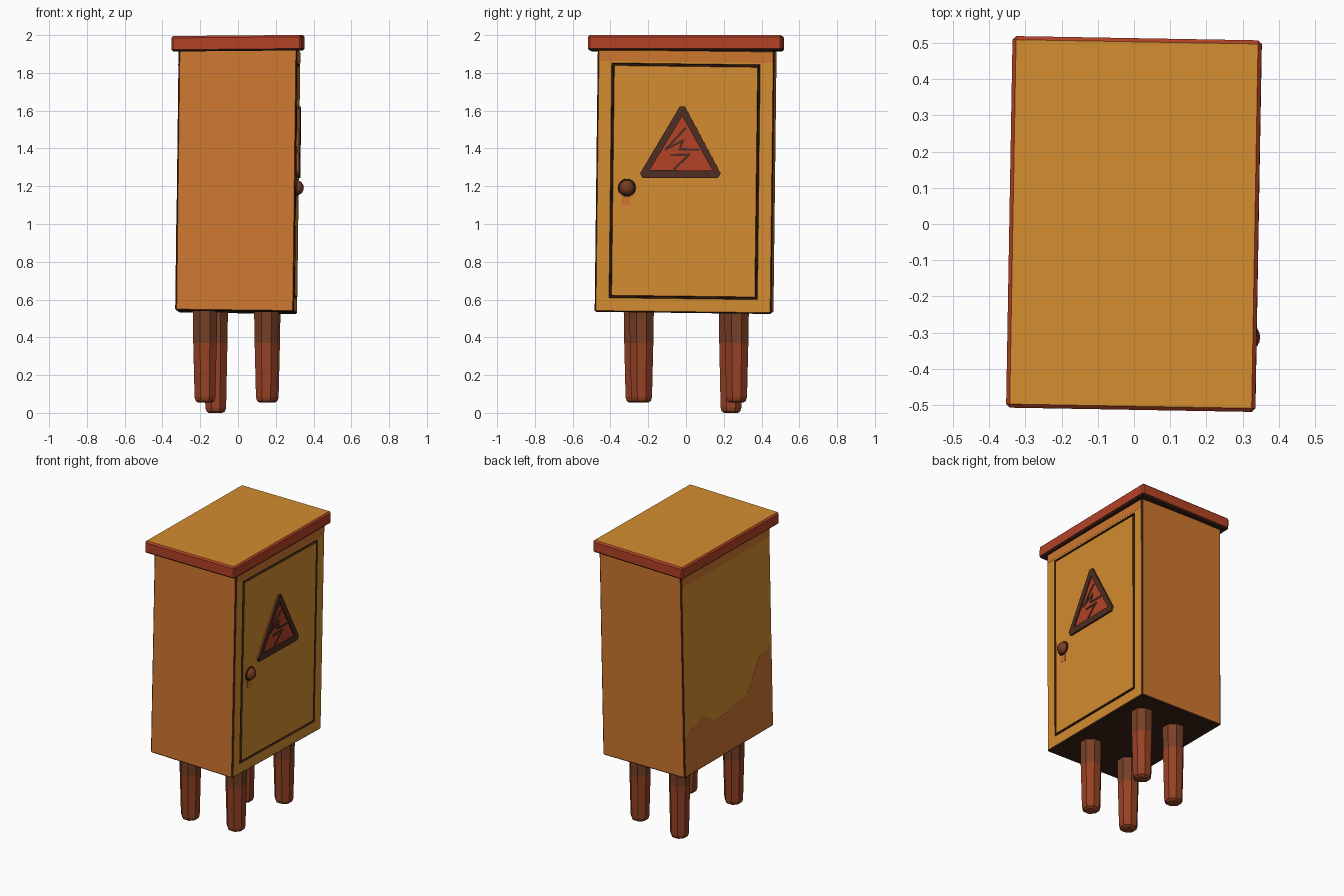
import bpy, bmesh, math
from mathutils import Matrix, Euler, Vector

if "Cube" in bpy.data.objects:
    bpy.data.objects.remove(bpy.data.objects["Cube"])


def srgb(r, g, b):
    lin = [((c / 255 + 0.055) / 1.055) ** 2.4 for c in (r, g, b)]
    return (*lin, 1.0)


def material(name, rgb):
    m = bpy.data.materials.new(name)
    m.diffuse_color = srgb(*rgb)
    m.use_nodes = True
    m.node_tree.nodes["Principled BSDF"].inputs["Base Color"].default_value = m.diffuse_color
    return m


YELLOW = material("ochre yellow", (212, 141, 48))
ORANGE = material("side orange", (206, 119, 48))
RED = material("brick red", (180, 66, 38))
DARK = material("dark brown edge", (58, 32, 21))
LEG_LOW = material("rust brown", (150, 66, 37))
LEG_TOP = material("leg brown", (120, 64, 38))
SIGN = material("sign brown", (78, 46, 33))
KNOB = material("knob brown", (118, 60, 34))


def frame(loc, rx, ry, rz):
    e = Euler([math.radians(a) for a in (rx, ry, rz)])
    return Matrix.Translation(loc) @ e.to_matrix().to_4x4()


# slightly crooked cabinet and roof
BODY = frame((-0.001, -0.002, 1.23), -0.7, 0.7, -1.0)
ROOF = frame((0, 0, 1.957), 0, -0.5, -1.0)
HX, HY, HZ = 0.314, 0.468, 0.697


def finish(bm, name, mats, matrix=None):
    bmesh.ops.recalc_face_normals(bm, faces=bm.faces[:])
    me = bpy.data.meshes.new(name)
    if matrix is not None:
        bm.transform(matrix)
    bm.to_mesh(me)
    bm.free()
    for m in mats:
        me.materials.append(m)
    ob = bpy.data.objects.new(name, me)
    bpy.context.collection.objects.link(ob)
    return ob


def box(hx, hy, hz):
    bm = bmesh.new()
    bmesh.ops.create_cube(bm, size=2, matrix=Matrix.Diagonal((hx, hy, hz, 1)))
    bm.normal_update()
    return bm


def plate(name, pts, x0, x1, mat):
    """Prism from a (y, world z) outline, standing on an x face of the cabinet."""
    bm = bmesh.new()
    f = bm.faces.new([bm.verts.new((x0, y, z - 1.23)) for y, z in pts])
    ext = bmesh.ops.extrude_face_region(bm, geom=[f])["geom"]
    bmesh.ops.translate(bm, vec=(x1 - x0, 0, 0),
                        verts=[v for v in ext if isinstance(v, bmesh.types.BMVert)])
    return finish(bm, name, [mat], BODY)


def rect(y0, y1, z0, z1):
    return [(y0, z0), (y1, z0), (y1, z1), (y0, z1)]


# cabinet: dark bevelled edges, door outlined by a dark groove
bm = box(HX, HY, HZ)
for f in bm.faces:
    f.material_index = 0 if abs(f.normal.x) > 0.9 else 2 if f.normal.z < -0.9 else 1
bev = bmesh.ops.bevel(bm, geom=bm.edges[:], offset=0.007, segments=1, affect='EDGES')
for f in bev["faces"]:
    f.material_index = 2
bm.normal_update()
door = max(bm.faces, key=lambda f: f.calc_center_median().x)
for i, (t, d) in enumerate([(0.068, 0), (0.003, -0.01), (0.007, 0), (0.004, 0.012)]):
    r = bmesh.ops.inset_region(bm, faces=[door], thickness=t, depth=d,
                               use_even_offset=True, use_boundary=True)
    for f in r["faces"]:
        f.material_index = 2 if i else 0
finish(bm, "cabinet", [YELLOW, ORANGE, DARK], BODY)

# orange painted areas
plate("front_top_band", rect(-0.46, 0.46, 1.862, 1.918), HX - 0.002, HX + 0.001, ORANGE)
plate("back_top_band", rect(-0.46, 0.46, 1.83, 1.918), -HX + 0.002, -HX - 0.001, ORANGE)
plate("back_lower_patch",
      [(0.46, 0.541), (0.46, 0.82), (0.25, 0.88), (0.13, 0.80), (-0.2, 0.85),
       (-0.33, 1.06), (-0.46, 1.09), (-0.46, 0.541)], -HX + 0.002, -HX - 0.001, ORANGE)
plate("knob_mark", rect(-0.332, -0.285, 1.10, 1.16), HX - 0.002, HX + 0.004, ORANGE)

# roof slab: yellow top, red rim, dark underside
bm = box(0.344, 0.513, 0.041)
bmesh.ops.bevel(bm, geom=bm.edges[:], offset=0.01, segments=1, affect='EDGES')
bm.normal_update()
for f in bm.faces:
    f.material_index = 0 if f.normal.z > 0.9 else 2 if f.normal.z < -0.3 else 1
finish(bm, "roof", [YELLOW, RED, DARK], ROOF)


# warning sign: red plate, raised triangular frame, bolt strokes
def chop(tri, c):
    out = []
    for i, p in enumerate(tri):
        p = Vector(p)
        for q in (tri[i - 1], tri[(i + 1) % 3]):
            out.append(tuple(p + (Vector(q) - p).normalized() * c))
    return out


outer = chop([(-0.25, 1.245), (0.204, 1.249), (-0.016, 1.65)], 0.028)
inner = chop([(-0.185, 1.288), (0.148, 1.288), (-0.016, 1.575)], 0.004)
S = HX + 0.002
plate("sign_plate", outer, S - 0.002, S + 0.005, RED)
bm = bmesh.new()
rings = [[bm.verts.new((x, y, z - 1.23)) for y, z in pts]
         for pts, x in ((outer, S - 0.003), (outer, S + 0.013),
                        (inner, S + 0.013), (inner, S - 0.003))]
for a, b in zip(rings, rings[1:] + rings[:1]):
    for i in range(6):
        j = (i + 1) % 6
        bm.faces.new((a[i], a[j], b[j], b[i]))
finish(bm, "sign_frame", [SIGN], BODY)

strokes = [
    [(0.0, 1.51), (-0.10, 1.40), (-0.012, 1.445), (-0.027, 1.40), (0.068, 1.398)],
    [(-0.07, 1.368), (0.022, 1.372), (-0.055, 1.295)],
]
for path in strokes:
    for a, b in zip(path, path[1:]):
        a, b = Vector(a), Vector(b)
        d = (b - a).normalized() * 0.006
        n = Vector((-d.y, d.x))
        plate("bolt_stroke", [a - d - n, b + d - n, b + d + n, a - d + n],
              S + 0.003, S + 0.009, SIGN)

# door knob with dark ring
KNOB_AT = BODY @ Matrix.Translation((HX, -0.305, -0.038))
bm = bmesh.new()
bmesh.ops.create_cone(bm, cap_ends=True, segments=20, radius1=0.05, radius2=0.046,
                      depth=0.016, matrix=Matrix.Rotation(math.pi / 2, 4, 'Y'))
finish(bm, "knob_ring", [DARK], KNOB_AT)
bm = bmesh.new()
bmesh.ops.create_uvsphere(bm, u_segments=20, v_segments=12, radius=0.041)
for f in bm.faces:
    f.smooth = True
finish(bm, "door_knob", [KNOB], KNOB_AT)

# four uneven tapered legs: (x, y, foot height)
for x, y, z0 in [(0.15, -0.235, 0.055), (0.16, 0.268, 0.055),
                 (-0.175, -0.265, 0.055), (-0.118, 0.238, 0.0)]:
    bm = bmesh.new()
    prof = [(0.036, z0), (0.049, z0 + 0.008), (0.055, z0 + 0.028),
            (0.062, 0.37), (0.065, 0.56)]
    loops = []
    for r, z in prof:
        r /= math.cos(math.pi / 8)
        loops.append([bm.verts.new((x + r * math.cos((k + 0.5) * math.pi / 4),
                                    y + r * math.sin((k + 0.5) * math.pi / 4), z))
                      for k in range(8)])
    for lv, (a, b) in enumerate(zip(loops, loops[1:])):
        for i in range(8):
            j = (i + 1) % 8
            bm.faces.new((a[i], a[j], b[j], b[i])).material_index = int(lv == 3)
    bm.faces.new(loops[0])
    bm.faces.new(loops[-1])
    finish(bm, "leg", [LEG_LOW, LEG_TOP])
